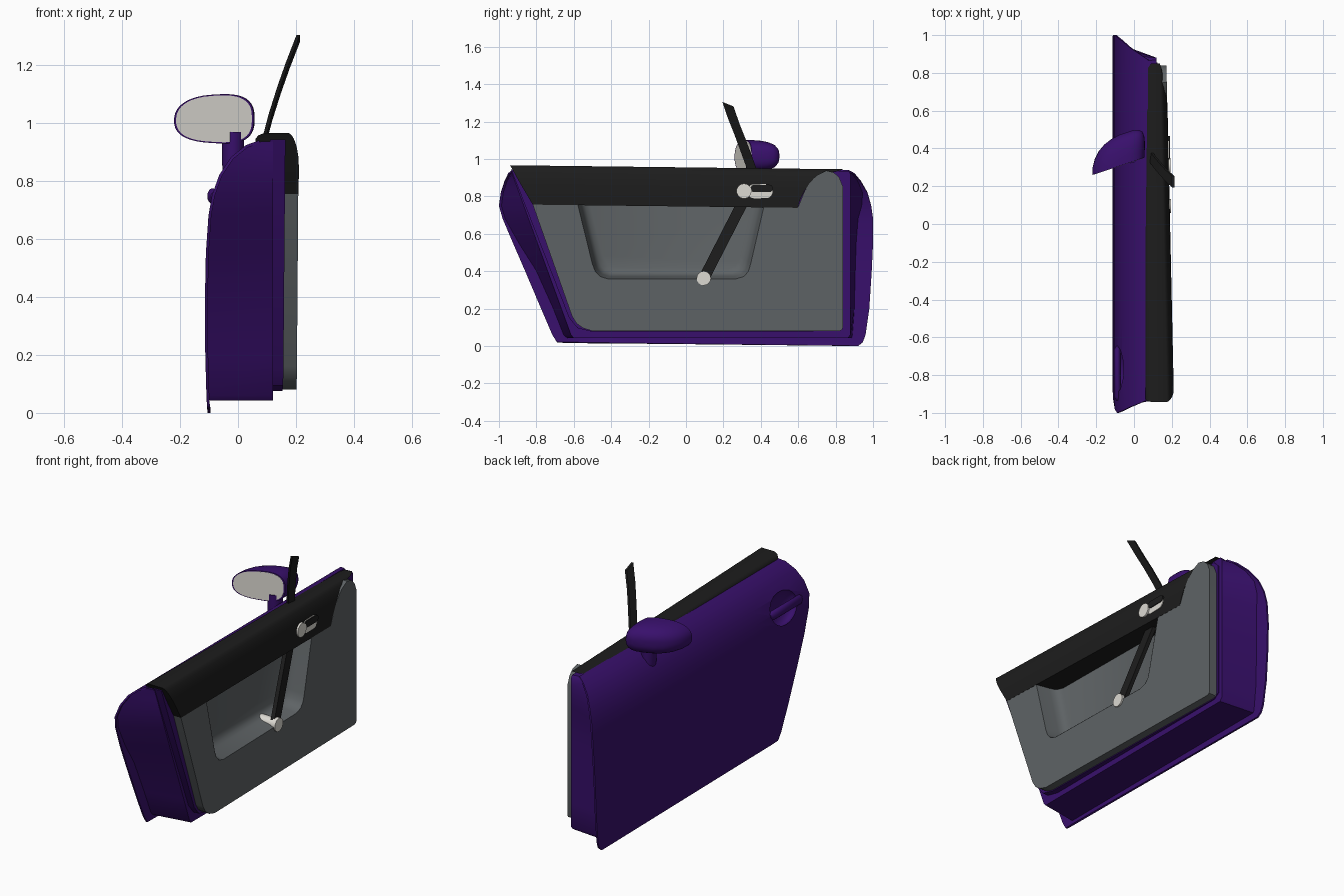
import bpy, bmesh, math

if "Cube" in bpy.data.objects:
    bpy.data.objects.remove(bpy.data.objects["Cube"])


def material(name, rgb):
    m = bpy.data.materials.new(name)
    m.diffuse_color = (*rgb, 1)
    m.use_nodes = True
    m.node_tree.nodes["Principled BSDF"].inputs["Base Color"].default_value = m.diffuse_color
    return m


PURPLE = material("purple paint", (0.040, 0.005, 0.150))
GRAY = material("gray lining", (0.112, 0.124, 0.130))
BLACK = material("black trim", (0.012, 0.012, 0.012))
LIGHT = material("light metal", (0.72, 0.70, 0.65))


def loft(name, rings, mat, caps=(True, True), closed=True):
    """Skin a list of equal-length point rings."""
    bm = bmesh.new()
    vs = [[bm.verts.new(p) for p in r] for r in rings]
    n = len(rings[0])
    for a, b in zip(vs, vs[1:]):
        for i in range(n if closed else n - 1):
            j = (i + 1) % n
            bm.faces.new((a[i], a[j], b[j], b[i]))
    if closed and caps[0]:
        bm.faces.new(vs[0][::-1])
    if closed and caps[1]:
        bm.faces.new(vs[-1])
    bmesh.ops.recalc_face_normals(bm, faces=bm.faces)
    me = bpy.data.meshes.new(name)
    bm.to_mesh(me)
    bm.free()
    ob = bpy.data.objects.new(name, me)
    me.materials.append(mat)
    bpy.context.collection.objects.link(ob)
    return ob


def activate(ob):
    bpy.ops.object.select_all(action='DESELECT')
    ob.select_set(True)
    bpy.context.view_layer.objects.active = ob


def smooth(ob, angle=35):
    activate(ob)
    bpy.ops.object.shade_smooth_by_angle(angle=math.radians(angle))


def modify(ob, kind, **props):
    m = ob.modifiers.new(kind.lower(), kind)
    for k, v in props.items():
        setattr(m, k, v)
    activate(ob)
    bpy.ops.object.modifier_apply(modifier=m.name)


def cut(ob, cutter):
    modify(ob, 'BOOLEAN', object=cutter, operation='DIFFERENCE', solver='EXACT')


def tilt(x, y, z):
    """The inner face runs slightly closer to the skin towards +y."""
    return (x - 0.022 * y - 0.015 if x > 0.13 else x, y, z)


def plate(name, outline, x0, x1, mat):
    return loft(name, [[tilt(x, y, z) for y, z in outline] for x in (x0, x1)], mat)


def superellipse(rx, ry, n=32, e=2.0):
    pts = []
    for i in range(n):
        c, s = math.cos(2 * math.pi * i / n), math.sin(2 * math.pi * i / n)
        pts.append((rx * math.copysign(abs(c) ** (2 / e), c), ry * math.copysign(abs(s) ** (2 / e), s)))
    return pts


def strip(name, path, wx, wy, slant, mat):
    """Flat bar swept along a path."""
    return loft(name, [[(x + a * wx, y + b * wy, z + slant * b * wy)
                        for a, b in ((-1, -1), (1, -1), (1, 1), (-1, 1))] for x, y, z in path], mat)


# outer skin: z, x, rear y, front y
SKIN = [(0.0, -0.10, -0.64, 0.92), (0.02, -0.102, -0.69, 0.945), (0.06, -0.104, -0.715, 0.96),
        (0.2, -0.108, -0.775, 0.98), (0.4, -0.109, -0.86, 0.993), (0.55, -0.106, -0.925, 1.0),
        (0.68, -0.097, -0.98, 1.0), (0.75, -0.085, -1.0, 0.99), (0.82, -0.06, -0.99, 0.97),
        (0.88, -0.02, -0.97, 0.935), (0.92, 0.03, -0.95, 0.90), (0.936, 0.075, -0.93, 0.87)]
skin = loft("outer_skin", [[(x, a + (b - a) * t / 8, z + 0.018 * (1 - t / 8) * (z < 0.01)) for t in range(9)]
                           for z, x, a, b in SKIN], PURPLE, closed=False)
modify(skin, 'SOLIDIFY', thickness=0.010, offset=0)

# inner door box, with a wide flange left on the skin at both ends
REAR_GAP = [0.055, 0.06, 0.065, 0.06, 0.03, 0.012, 0.012, 0.012, 0.012, 0.012, 0.012]
FRONT_Y = [0.885, 0.89, 0.90, 0.905, 0.91, 0.92, 0.94, 0.945, 0.92, 0.89, 0.865]
rows = [(0.042, -0.10, -0.69, 0.945)] + SKIN[2:]
box_rings = []
for (z, x, a, b), gap, fo in zip(rows, REAR_GAP, FRONT_Y):
    yi = -0.60 if z < 0.05 else -0.63 - (z - 0.1) * 0.365
    fi = 0.865 if z < 0.05 else 0.88
    box_rings.append([(x + 0.003, min(a + gap, yi), z), (0.12, yi, z), (0.12, min(fi, b), z), (x + 0.003, fo, z)])
box = loft("door_box", box_rings, PURPLE)

# raised purple step behind the lining
step = plate("inner_step", [(-0.935, 0.943), (-0.625, 0.15), (-0.58, 0.095), (-0.5, 0.075), (0.82, 0.075),
                            (0.855, 0.1), (0.855, 0.89), (0.82, 0.925)], 0.11, 0.158, PURPLE)

# gray lining panel
panel = plate("lining_panel", [(-0.82, 0.757), (-0.61, 0.16), (-0.585, 0.12), (-0.55, 0.095), (-0.5, 0.08),
                               (0.82, 0.08), (0.835, 0.087), (0.84, 0.1), (0.84, 0.85), (0.82, 0.90),
                               (0.79, 0.928), (0.75, 0.938), (0.70, 0.912), (0.66, 0.87), (0.63, 0.82),
                               (0.6, 0.745)], 0.15, 0.205, GRAY)

# pocket in the lining
POCKET = [(-0.58, 0.765), (-0.50, 0.44), (-0.485, 0.40), (-0.46, 0.373), (-0.42, 0.36),
          (0.27, 0.36), (0.31, 0.373), (0.333, 0.40), (0.345, 0.44), (0.42, 0.765)]


def pocket_ring(x, s):
    return [tilt(x, -0.08 + (y + 0.08) * s, 0.765 + (z - 0.765) * s) for y, z in POCKET]


DEPTHS = [(0.205, 1.0), (0.125, 0.97), (0.10, 0.955), (0.082, 0.925), (0.07, 0.87)]
liner = loft("lining_pocket", [pocket_ring(x, s) for x, s in DEPTHS], GRAY, caps=(False, True))
cutter = loft("pocket_cutter", [pocket_ring(0.26, 1.0)] + [pocket_ring(x - 0.003, s + 0.002) for x, s in DEPTHS], GRAY)
for ob in (box, step, panel):
    cut(ob, cutter)
bpy.data.objects.remove(cutter)

# scooped hollow for the outside handle
bpy.ops.mesh.primitive_uv_sphere_add(segments=32, ring_count=16, location=(-0.08, -0.77, 0.75))
scoop = bpy.context.object
scoop.scale = (0.05, 0.12, 0.10)
scoop.data.materials.append(PURPLE)
bpy.context.view_layer.update()
cut(skin, scoop)
cut(box, scoop)
bpy.data.objects.remove(scoop)
for ob in (skin, box, step, panel):
    smooth(ob)
smooth(liner, 50)

# outside handle bar
handle = loft("outside_handle", [[(-0.088 + dx + 0.012 * (abs(t) > 0.9), -0.79 + 0.145 * t, 0.748 + dz)
                                  for dx, dz in superellipse(0.018, 0.027 * (0.6 if abs(t) > 0.9 else 1), 16)]
                                 for t in (-1, -0.85, 0, 0.85, 1)], PURPLE)
smooth(handle, 50)

# black top trim: z, outer x, inner x, rear y, front y
TRIM = [(0.757, 0.06, 0.206, -0.82, 0.597), (0.80, 0.06, 0.206, -0.845, 0.61), (0.85, 0.06, 0.206, -0.875, 0.635),
        (0.89, 0.06, 0.203, -0.898, 0.665), (0.92, 0.06, 0.197, -0.915, 0.70), (0.945, 0.06, 0.188, -0.928, 0.75),
        (0.958, 0.07, 0.18, -0.936, 0.82), (0.966, 0.09, 0.17, -0.942, 0.85)]
trim = loft("top_trim", [[tilt(x, y, z - 0.012 * (y + 0.94)) for x, y in ((xo, a), (xi, a), (xi, b), (xo, b))]
                         for z, xo, xi, a, b in TRIM], BLACK)
smooth(trim, 40)


def disc(name, x0, x1, y, z, r, mat, stretch=0.0):
    """Round or pill-shaped button along x."""
    pts = [(y + a + math.copysign(stretch, a), z + b) for a, b in superellipse(r, r, 24)]
    smooth(loft(name, [[(x, p, q) for p, q in pts] for x in (x0, x1)], mat))


# inside door opener
disc("opener_plate", 0.16, 0.185, 0.395, 0.827, 0.038, LIGHT, 0.03)
disc("opener_disc", 0.16, 0.194, 0.31, 0.828, 0.040, LIGHT)
disc("opener_lever", 0.16, 0.190, 0.405, 0.842, 0.020, BLACK, 0.040)

# window crank
disc("crank_axle", 0.06, 0.178, 0.095, 0.362, 0.032, LIGHT)
disc("crank_cap", 0.172, 0.196, 0.095, 0.362, 0.038, LIGHT)
strip("crank_arm", [(0.168, 0.10, 0.37), (0.12, 0.32, 0.80)], 0.012, 0.027, -0.4, BLACK)

# window divider strip
divider = strip("window_divider", [(0.083, 0.365, 0.91), (0.112, 0.325, 1.02), (0.142, 0.29, 1.115),
                                   (0.172, 0.256, 1.20), (0.208, 0.224, 1.293)], 0.006, 0.030, -0.4, BLACK)
smooth(divider)


# mirror housing, glass and stalk
def mirror_ring(depth, s, cx):
    ring = []
    for a, b in superellipse(0.138 * s, 0.084 * s, 40, 2.8):
        x = cx + a
        z = 1.015 + b * (1 + 0.10 * a / 0.138) - 0.012 * max(0, -a / 0.138) ** 2 * (b > 0)
        ring.append((x, 0.26 + (x + 0.22) / 3 + depth, z))
    return ring


housing = loft("mirror_housing", [mirror_ring(*r) for r in (
    (0.006, 0.93, -0.083), (0.0, 0.95, -0.083), (0.0, 1.0, -0.083), (0.04, 1.0, -0.081), (0.08, 0.96, -0.075),
    (0.115, 0.87, -0.066), (0.14, 0.73, -0.056), (0.157, 0.52, -0.046), (0.165, 0.25, -0.04))], PURPLE)
smooth(housing, 45)
loft("mirror_glass", [mirror_ring(-0.001, 0.95, -0.083), mirror_ring(0.005, 0.95, -0.083)], LIGHT)
stalk = loft("mirror_stalk", [[(-0.017 + a, 0.365 + b, z) for a, b in superellipse(r, r * 1.15, 24)]
                              for z, r in ((0.80, 0.024), (0.825, 0.034), (0.86, 0.038), (0.97, 0.038))], PURPLE)
smooth(stalk)
